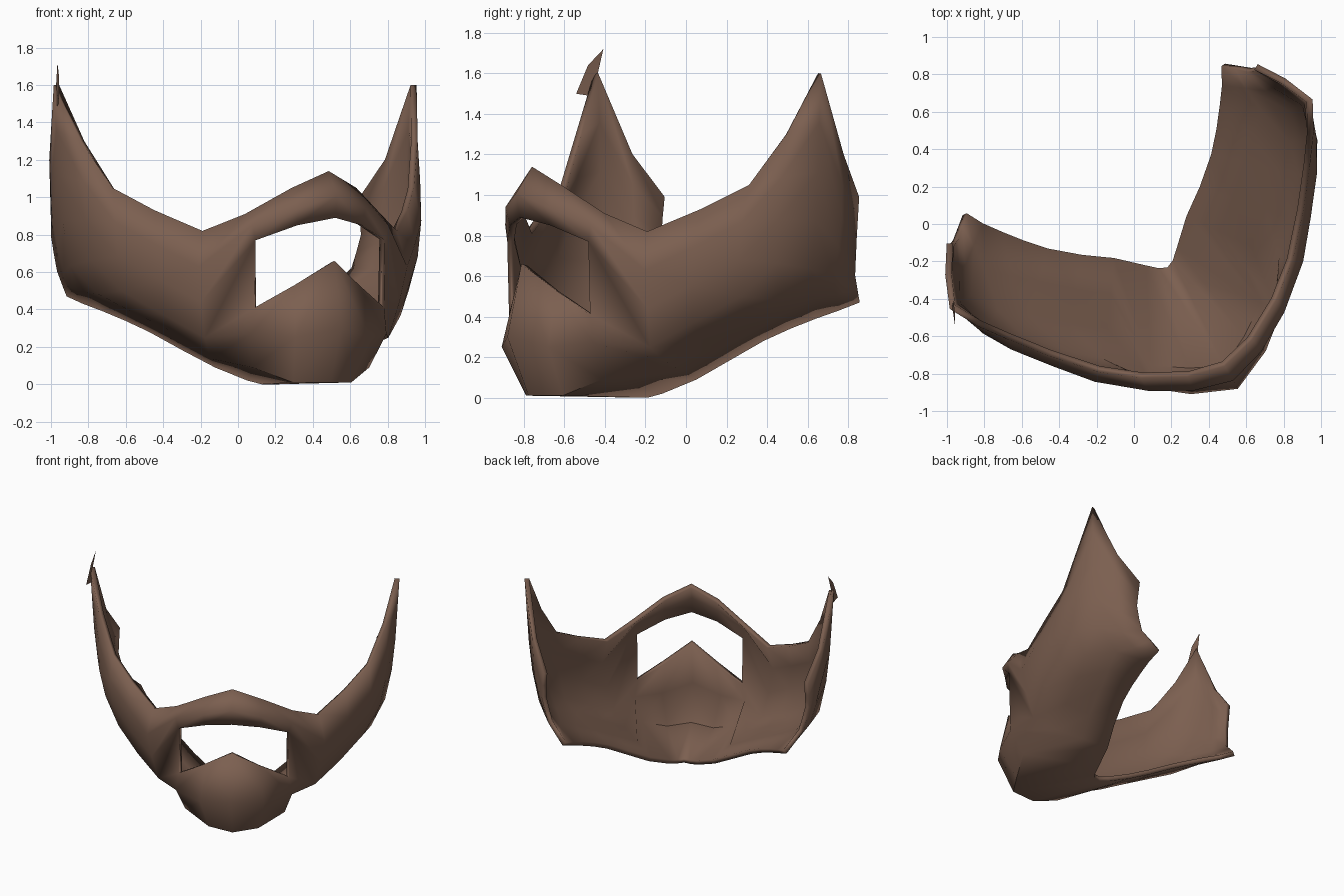
import bpy, bmesh, math
from mathutils import Vector

if "Cube" in bpy.data.objects:
    bpy.data.objects.remove(bpy.data.objects["Cube"])

ROWS = 7


def resample(points, n):
    """Spread n points evenly along a polyline."""
    pts = [Vector(p) for p in points]
    lens = [(b - a).length for a, b in zip(pts, pts[1:])]
    out = []
    for k in range(n):
        d = sum(lens) * k / (n - 1)
        i = 0
        while i < len(lens) - 1 and d > lens[i]:
            d -= lens[i]
            i += 1
        out.append(pts[i].lerp(pts[i + 1], min(1, d / lens[i])))
    return out


brown = bpy.data.materials.new("brown_hair")
brown.diffuse_color = (0.20, 0.115, 0.08, 1)
brown.use_nodes = True
brown.node_tree.nodes["Principled BSDF"].inputs["Base Color"].default_value = brown.diffuse_color


def place(bm, name, mirror):
    me = bpy.data.meshes.new(name)
    bm.to_mesh(me)
    bm.free()
    ob = bpy.data.objects.new(name, me)
    bpy.context.collection.objects.link(ob)
    me.materials.append(brown)
    # the whole piece is turned 30 degrees towards the right
    ob.location = (0, 0.08, 0)
    ob.rotation_euler = (0, 0, math.radians(30))
    if mirror:
        m = ob.modifiers.new("mirror", 'MIRROR')
        m.use_clip = True
        s = ob.modifiers.new("thickness", 'SOLIDIFY')
        s.thickness = 0.035
        s.offset = -1
    bpy.ops.object.select_all(action='DESELECT')
    ob.select_set(True)
    bpy.context.view_layer.objects.active = ob
    bpy.ops.object.shade_smooth_by_angle(angle=math.radians(50))
    return ob


# Sections run top to bottom as (sideways, forward, up).
# Front: rim, moustache, mouth top, mouth bottom, chin, under-chin, neck
front = [
    [(0, .97, 1.14), (0, 1.06, 1.01), (0, 1.04, .89), (0, 1.03, .66),
     (0, 1.11, .30), (0, .99, .01), (0, .36, 0)],
    [(.20, .92, 1.05), (.21, 1.0, .94), (.20, .98, .85), (.20, .95, .53),
     (.23, 1.01, .25), (.18, .90, .01), (.05, .34, 0)],
    [(.42, .80, .91), (.42, .88, .85), (.40, .88, .77), (.40, .87, .41),
     (.42, .86, .27), (.36, .78, .09), (.11, .29, .02)],
]
# Cheek, sideburn and rear edge: rim, outer side, jaw edge, neck
side = [
    [(.60, .66, .82), (.65, .70, .60), (.56, .62, .22), (.24, .17, .09)],
    [(.78, .46, .93), (.80, .53, .68), (.72, .47, .33), (.38, .07, .18)],
    [(.93, .27, 1.05), (.95, .34, .80), (.87, .28, .43), (.52, -.05, .28)],
    [(1.04, .12, 1.30), (1.04, .17, .90), (.96, .13, .50), (.61, -.15, .34)],
    [(1.12, -.03, 1.60), (1.08, -.03, .95), (1.00, -.04, .56), (.69, -.25, .39)],
    [(1.05, -.20, 1.20), (1.03, -.20, .85), (.95, -.20, .57), (.76, -.34, .43)],
    [(.96, -.34, .99), (.97, -.32, .78), (.92, -.34, .60), (.81, -.43, .47)],
]
sections = front + [resample(s, ROWS) for s in side]

# Beard shell: half surface with the mouth left open, mirrored and thickened
bm = bmesh.new()
grid = [[bm.verts.new((r, -f, z)) for r, f, z in s] for s in sections]
for c in range(len(grid) - 1):
    for i in range(ROWS - 1):
        if c < 2 and i == 2:
            continue
        a, b = grid[c], grid[c + 1]
        bm.faces.new((a[i], a[i + 1], b[i + 1], b[i]))
place(bm, "beard_shell", True)

# Loose tip above the left sideburn
bm = bmesh.new()
strip = [(-1.14, .06, 1.50), (-1.09, -.06, 1.48), (-1.11, .01, 1.64),
         (-1.10, -.04, 1.60), (-1.08, -.06, 1.72)]
v = [bm.verts.new((r, -f, z)) for r, f, z in strip]
bm.faces.new((v[0], v[1], v[3], v[2]))
bm.faces.new((v[2], v[3], v[4]))
place(bm, "sideburn_tip", False)
